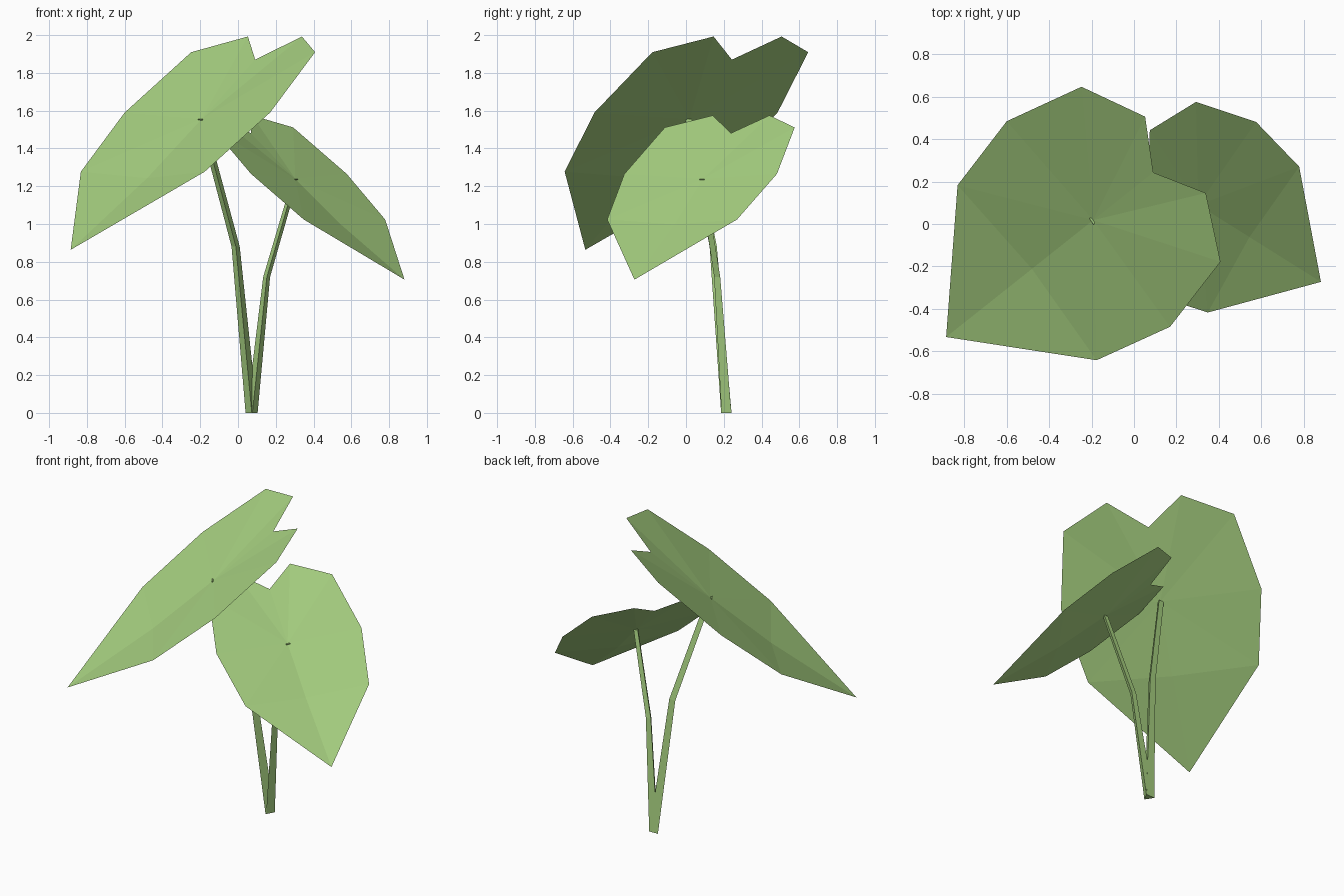
import bpy, bmesh, math
from mathutils import Vector

if "Cube" in bpy.data.objects:
    bpy.data.objects.remove(bpy.data.objects["Cube"])

green = bpy.data.materials.new("leaf green")
green.diffuse_color = (0.39, 0.64, 0.22, 1)
green.use_nodes = True
green.node_tree.nodes["Principled BSDF"].inputs["Base Color"].default_value = green.diffuse_color


def finish(name, bm):
    mesh = bpy.data.meshes.new(name)
    bm.to_mesh(mesh)
    bm.free()
    mesh.materials.append(green)
    bpy.context.collection.objects.link(bpy.data.objects.new(name, mesh))


# Half outline from the heart-shaped lobe to the last pair before the tip: (across, along, lift)
HALF = [(0.23, -0.66, -0.032), (0.527, -0.494, 0), (0.619, 0, 0), (0.527, 0.484, 0)]


def leaf(name, origin, heading, scale):
    """Folded heart-shaped blade sloping down along the heading; returns the stem joint."""
    h = Vector((math.cos(heading), math.sin(heading), 0))
    side = Vector((-h.y, h.x, 0))
    up = Vector((0, 0, 1))
    down, normal = h * 0.763 - up * 0.647, h * 0.647 + up * 0.763

    def place(u, v, w):
        return Vector(origin) + scale * (side * u + down * v + normal * w)

    bm = bmesh.new()
    notch, hub, rib, tip = [bm.verts.new(place(0, v, w)) for v, w in
                            ((-0.479, -0.039), (0, -0.045), (0.484, -0.045), (1.123, 0))]
    for s in (1, -1):
        a, b, c, d = [bm.verts.new(place(s * u, v, w)) for u, v, w in HALF]
        for f in ((hub, notch, a), (hub, a, b), (hub, b, c),
                  (hub, c, d), (hub, d, rib), (rib, d, tip)):
            bm.faces.new(f if s < 0 else f[::-1])
    bm.normal_update()
    if sum((f.normal.z for f in bm.faces)) < 0:
        bmesh.ops.reverse_faces(bm, faces=bm.faces[:])
    joint = hub.co.copy()
    finish(name, bm)
    return joint


def stem(name, path):
    """Three-sided tapering stalk through (point, radius) pairs."""
    bm = bmesh.new()
    rings = []
    for p, r in path:
        rings.append([bm.verts.new(Vector(p) + r * Vector((math.cos(t), math.sin(t), 0)))
                      for t in [math.radians(-88 + 120 * i) for i in range(3)]])
    for lo, hi in zip(rings, rings[1:]):
        for i in range(3):
            j = (i + 1) % 3
            bm.faces.new((lo[i], lo[j], hi[j], hi[i]))
    bm.faces.new(rings[0][::-1])
    bm.faces.new(rings[-1])
    bmesh.ops.recalc_face_normals(bm, faces=bm.faces[:])
    finish(name, bm)


# Leaves
big = leaf("large_leaf", (-0.215, 0, 1.59), math.atan2(-0.622, -0.783), 1.0)
small = leaf("small_leaf", (0.3225, 0.0775, 1.265), math.atan2(-0.531, 0.847), 0.77)

# Stems share one foot and end at the leaf joints
stem("large_stem", [((0.072, 0.222, 0), 0.036), ((-0.012, 0.15, 0.88), 0.025), (big, 0.022)])
stem("small_stem", [((0.075, 0.222, 0), 0.034), ((0.152, 0.17, 0.72), 0.021), (small, 0.018)])
